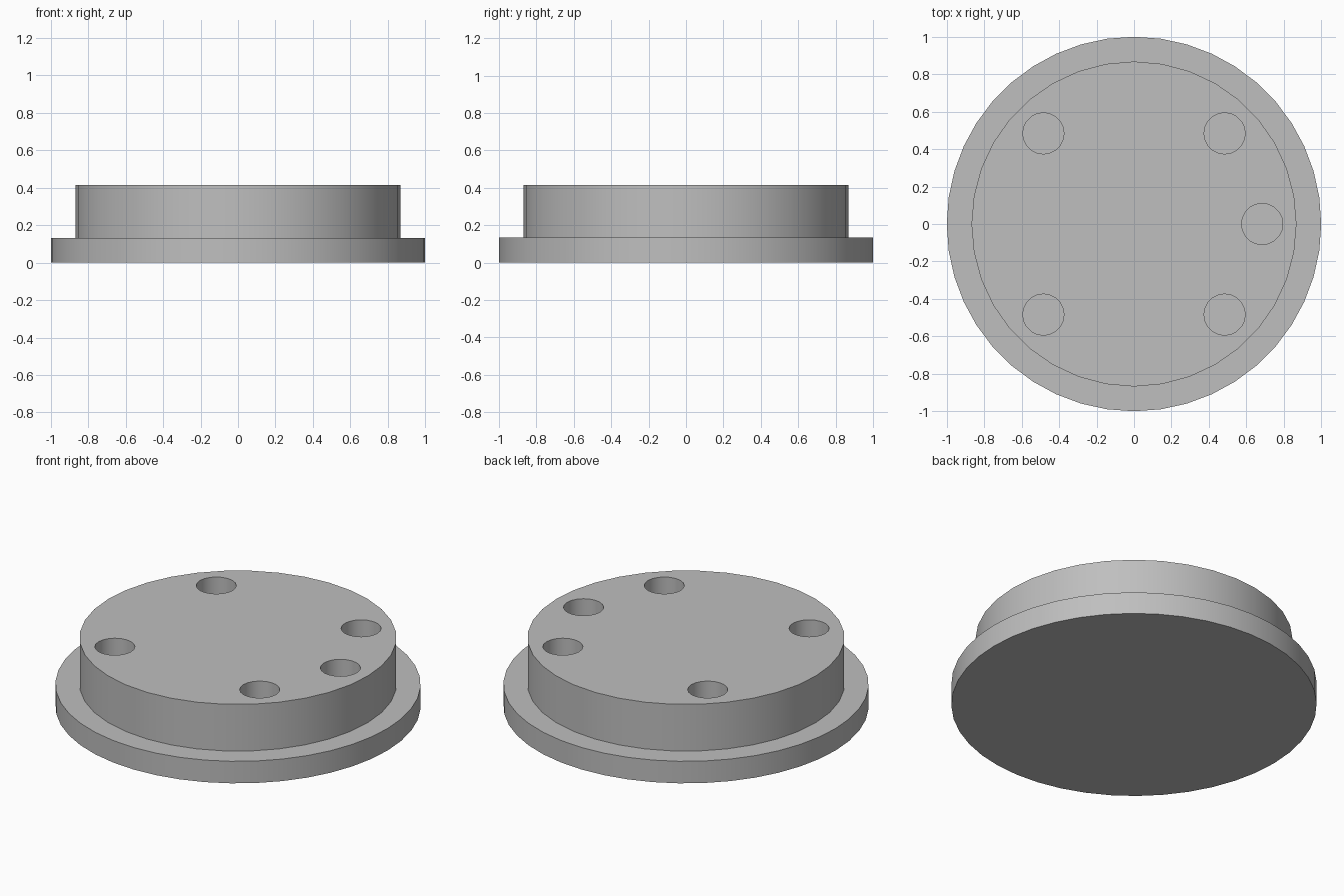
import bpy
import math

if "Cube" in bpy.data.objects:
    bpy.data.objects.remove(bpy.data.objects["Cube"])

FLANGE_TOP, BOSS_TOP = 0.133, 0.415

grey = bpy.data.materials.new("plain grey")
grey.diffuse_color = (0.52, 0.52, 0.52, 1)
grey.use_nodes = True
grey.node_tree.nodes["Principled BSDF"].inputs["Base Color"].default_value = grey.diffuse_color


def cylinder(name, radius, z0, z1, sides, x=0.0, y=0.0):
    bpy.ops.mesh.primitive_cylinder_add(
        vertices=sides, radius=radius, depth=z1 - z0, location=(x, y, (z0 + z1) / 2))
    obj = bpy.context.object
    obj.name = name
    obj.data.materials.append(grey)
    return obj


def combine(target, tool, operation):
    mod = target.modifiers.new(operation.lower(), 'BOOLEAN')
    mod.operation, mod.solver, mod.object = operation, 'EXACT', tool
    bpy.context.view_layer.objects.active = target
    bpy.ops.object.modifier_apply(modifier=mod.name)
    bpy.data.objects.remove(tool, do_unlink=True)


# wide flange with a raised boss fused on top
cap = cylinder("flanged_cap", 1.0, 0.0, FLANGE_TOP, 44)
combine(cap, cylinder("boss", 0.868, 0.05, BOSS_TOP, 36), 'UNION')

# four diagonal blind holes and one on the right, down to the flange
d = 0.484
for x, y in [(d, d), (-d, d), (-d, -d), (d, -d), (d * math.sqrt(2), 0)]:
    combine(cap, cylinder("hole_cutter", 0.11, FLANGE_TOP, 0.5, 20, x, y), 'DIFFERENCE')

# smooth round walls, sharp rims
bpy.ops.object.select_all(action='DESELECT')
cap.select_set(True)
bpy.context.view_layer.objects.active = cap
bpy.ops.object.shade_smooth_by_angle(angle=math.radians(30))
